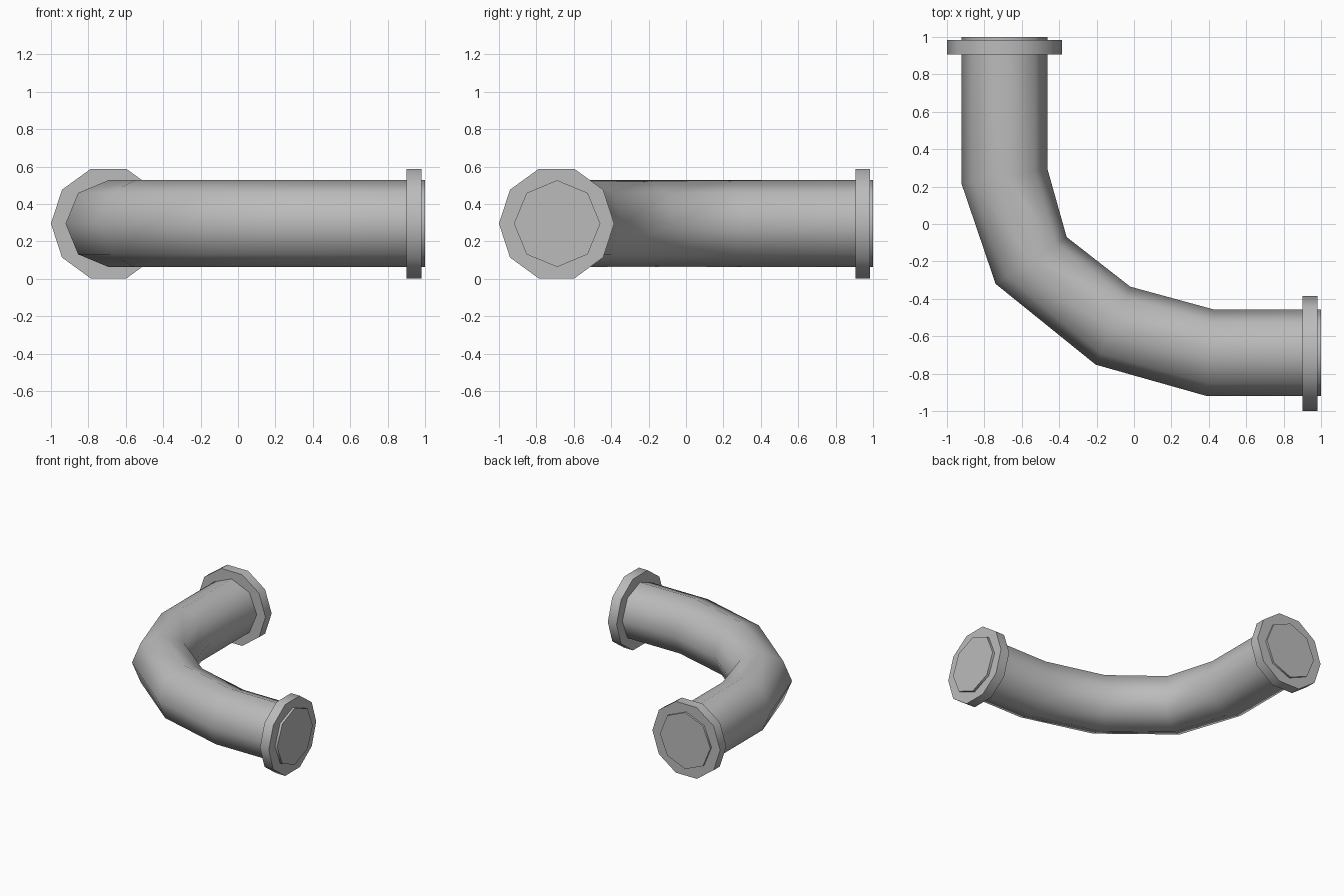
import bpy, bmesh, math
from mathutils import Vector

cube = bpy.data.objects.get("Cube")
if cube:
    bpy.data.objects.remove(cube, do_unlink=True)

GREY = (0.5, 0.5, 0.5, 1.0)
AXIS_Z = 0.295      # height of the pipe centreline
AXIS = -0.692       # offset of both straight runs
PIPE_R = 0.232
FLANGE_R = 0.308

metal = bpy.data.materials.new("grey_metal")
metal.use_nodes = True
metal.diffuse_color = GREY
metal.node_tree.nodes["Principled BSDF"].inputs["Base Color"].default_value = GREY


def loft(name, sections, sides, height):
    """Skin polygon rings, each given by its outer and inner side points."""
    bm = bmesh.new()
    rings = []
    for outer, inner in sections:
        outer, inner = Vector((*outer, AXIS_Z)), Vector((*inner, AXIS_Z))
        centre, arm = (outer + inner) / 2, (outer - inner) / 2
        ring = []
        for i in range(sides):
            a = math.tau * i / sides
            up = Vector((0, 0, height * math.sin(a)))
            ring.append(bm.verts.new(centre + arm * math.cos(a) + up))
        rings.append(ring)
    for a, b in zip(rings, rings[1:]):
        for i in range(sides):
            j = (i + 1) % sides
            bm.faces.new((a[i], a[j], b[j], b[i]))
    bm.faces.new(rings[0])
    bm.faces.new(rings[-1])
    bmesh.ops.recalc_face_normals(bm, faces=bm.faces)
    mesh = bpy.data.meshes.new(name)
    bm.to_mesh(mesh)
    bm.free()
    mesh.materials.append(metal)
    obj = bpy.data.objects.new(name, mesh)
    bpy.context.collection.objects.link(obj)
    bpy.ops.object.select_all(action='DESELECT')
    obj.select_set(True)
    bpy.context.view_layer.objects.active = obj
    bpy.ops.object.shade_smooth_by_angle(angle=math.radians(60))
    return obj


# Bent pipe: straight run, three-segment elbow, straight run
loft("bent_pipe", [
    ((-0.922, 1.0), (-0.463, 1.0)),
    ((-0.922, 0.215), (-0.463, 0.295)),
    ((-0.74, -0.32), (-0.36, -0.07)),
    ((-0.205, -0.752), (-0.02, -0.335)),
    ((0.39, -0.92), (0.43, -0.458)),
    ((1.0, -0.92), (1.0, -0.458)),
], 8, PIPE_R)

# Ten-sided flange collars near both ends
lo, hi = -1.0, -1.0 + 2 * FLANGE_R
loft("back_flange", [((lo, y), (hi, y)) for y in (0.905, 0.985)], 10, FLANGE_R)
loft("left_flange", [((x, lo), (x, hi)) for x in (0.9, 0.98)], 10, FLANGE_R)
